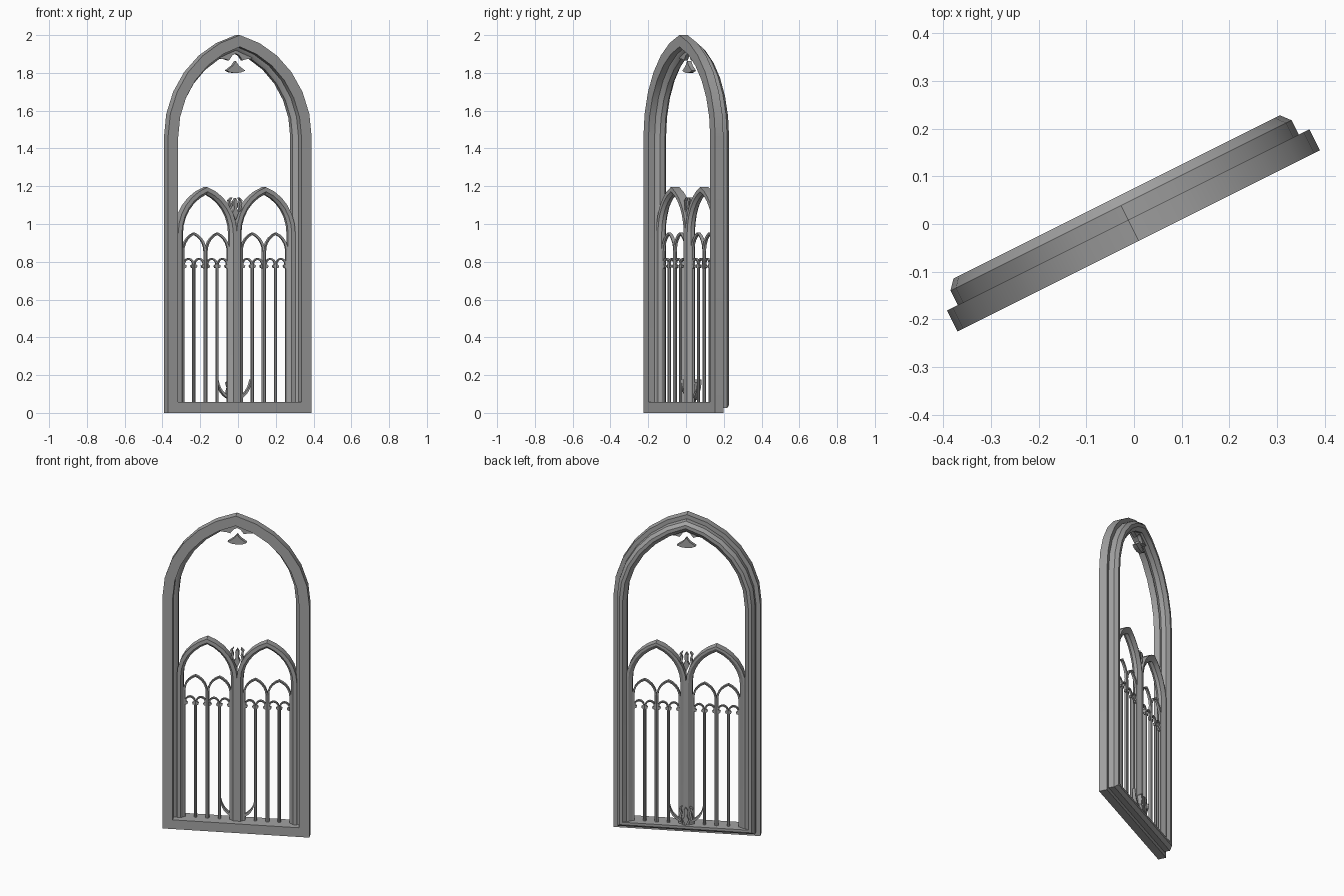
import bpy, bmesh, math
from mathutils import Matrix, Vector

if "Cube" in bpy.data.objects:
    bpy.data.objects.remove(bpy.data.objects["Cube"])

stone = bpy.data.materials.new("grey stone")
stone.use_nodes = True
GREY = (0.36, 0.36, 0.36, 1)
stone.diffuse_color = GREY
stone.node_tree.nodes["Principled BSDF"].inputs["Base Color"].default_value = GREY

# The window plane is turned about the vertical axis
TURN = Matrix.Rotation(math.atan(0.5), 4, 'Z') @ Matrix.Translation((-0.007, 0, 0))


def finish(name, bm):
    bmesh.ops.recalc_face_normals(bm, faces=bm.faces)
    bm.transform(TURN)
    me = bpy.data.meshes.new(name)
    bm.to_mesh(me)
    bm.free()
    me.materials.append(stone)
    ob = bpy.data.objects.new(name, me)
    bpy.context.collection.objects.link(ob)
    bpy.ops.object.select_all(action='DESELECT')
    ob.select_set(True)
    bpy.context.view_layer.objects.active = ob
    bpy.ops.object.shade_smooth_by_angle(angle=math.radians(32))
    return ob


def pointed(cx, w, spring, apex, base, off, steps):
    """Outline of a pointed arch, moved inward by off."""
    h = apex - spring
    r = (h * h + w * w) / (2 * w)
    c = r - w
    r -= off
    top = math.acos(c / r)
    right = [(r * math.cos(top * i / steps) - c, spring + r * math.sin(top * i / steps))
             for i in range(steps + 1)]
    right.insert(0, (w - off, base))
    left = [(-x, z) for x, z in reversed(right[:-1])]
    return [(cx + x, z) for x, z in right + left]


def sweep(bm, rings, closed):
    """Join outlines, one for each corner of the moulding section."""
    rows = [[bm.verts.new(p) for p in ring] for ring in rings]
    n, m = len(rows), len(rows[0])
    for a in range(n):
        b = (a + 1) % n
        for i in range(m if closed else m - 1):
            j = (i + 1) % m
            bm.faces.new((rows[a][i], rows[a][j], rows[b][j], rows[b][i]))
    if not closed:
        bm.faces.new([r[0] for r in rows])
        bm.faces.new([r[-1] for r in rows])


def arch(bm, section, cx, w, spring, apex, base, steps, closed=False):
    rings = []
    for off, v in section:
        foot = base + (min(off, 0.058) if closed else 0)
        rings.append([(x, v, z) for x, z in pointed(cx, w, spring, apex, foot, off, steps)])
    sweep(bm, rings, closed)


def prism(bm, outline, v0, v1):
    sides = [[bm.verts.new((x, v, z)) for x, z in outline] for v in (v0, v1)]
    bm.faces.new(sides[0])
    bm.faces.new(sides[1])
    n = len(outline)
    for i in range(n):
        j = (i + 1) % n
        bm.faces.new((sides[0][i], sides[0][j], sides[1][j], sides[1][i]))


def ribbon(bm, path, widths, v0, v1):
    """Flat carved strip of varying width along a path."""
    pts = [Vector(p) for p in path]
    a, b = [], []
    for i, p in enumerate(pts):
        d = (pts[min(i + 1, len(pts) - 1)] - pts[max(i - 1, 0)]).normalized()
        n = Vector((-d.y, d.x)) * widths[i] / 2
        a.append(tuple(p + n))
        b.append(tuple(p - n))
    prism(bm, a + b[::-1], v0, v1)


def post(bm, x, r, z0, z1, v):
    m = Matrix.Translation((x, v, (z0 + z1) / 2))
    bmesh.ops.create_cone(bm, cap_ends=True, segments=8, radius1=r, radius2=r,
                          depth=z1 - z0, matrix=m)


# Outer frame: stepped moulding running all the way round
bm = bmesh.new()
frame = [(0, -0.036), (0, 0.013), (0.025, 0.013), (0.025, 0.047), (0.042, 0.067),
         (0.062, 0.067), (0.085, 0.048), (0.085, 0.02), (0.072, 0.005),
         (0.06, 0.0), (0.06, -0.036)]
arch(bm, frame, 0, 0.425, 1.46, 2.0, 0, 6, closed=True)
finish("outer_frame", bm)

LANCETS = (-0.173, 0.173)

# Two large lancets with chamfered ribs
rib = [(0, 0.0), (0, 0.05), (0.014, 0.05), (0.036, 0.035), (0.036, 0.015), (0.022, 0.0)]
for side, cx in zip(("right", "left"), LANCETS):
    bm = bmesh.new()
    arch(bm, rib, cx, 0.174, 0.95, 1.195, 0.045, 6)
    finish(side + "_lancet", bm)

# Slim arches, posts and trefoil heads inside each lancet
slim = [(0, 0.015), (0, 0.035), (0.011, 0.031), (0.011, 0.019)]
fine = [(0, 0.018), (0, 0.033), (0.009, 0.03), (0.009, 0.021)]
for side, cx in zip(("right", "left"), LANCETS):
    arches, posts, heads = bmesh.new(), bmesh.new(), bmesh.new()
    post(posts, cx, 0.011, 0.05, 0.86, 0.025)
    for s in (-1, 1):
        x = cx + s * 0.069
        arch(arches, slim, x, 0.07, 0.855, 0.955, 0.05, 5)
        post(posts, x, 0.009, 0.05, 0.785, 0.025)
        for t in (-1, 1):
            hx = x + t * 0.0315
            arch(heads, fine, hx, 0.0315, 0.786, 0.82, 0.768, 4)
            for k in (-1, 1):
                cusp = [(0.027, 0.79), (0.013, 0.779), (0.016, 0.769), (0.027, 0.765)]
                prism(heads, [(hx + k * a, z) for a, z in cusp], 0.019, 0.032)
    finish(side + "_slim_arches", arches)
    finish(side + "_posts", posts)
    finish(side + "_trefoil_heads", heads)

# Hanging bell-shaped carving under the crown, with a cusped edge above
bm = bmesh.new()
bell = [(0, 1.862), (0.018, 1.838), (0.055, 1.812), (0.03, 1.802)]
outline = bell + [(0, 1.799)] + [(-x, z) for x, z in bell[:0:-1]]
prism(bm, outline, 0.01, 0.035)
finish("crown_bell", bm)
bm = bmesh.new()
for s in (-1, 1):
    lobe = [(0, 1.925), (0, 1.902), (0.02, 1.893), (0.04, 1.866), (0.06, 1.872),
            (0.09, 1.875), (0.11, 1.885)]
    prism(bm, [(s * x, z) for x, z in lobe], 0.012, 0.034)
finish("crown_cusps", bm)


# Leaf carving: pointed middle leaf between two wavy side leaves
def leaf_carving(name, z, v0, v1):
    bm = bmesh.new()
    bud = [(0, 0.0), (0.018, 0.04), (0.008, 0.06), (0.011, 0.1), (0, 0.118)]
    prism(bm, [(x, z + h) for x, h in bud] + [(-x, z + h) for x, h in bud[-2:0:-1]], v0, v1)
    for s in (-1, 1):
        wave = [(0.018, 0.015), (0.034, 0.045), (0.026, 0.08), (0.034, 0.105), (0.022, 0.12)]
        ribbon(bm, [(s * x, z + h) for x, h in wave], [0.003, 0.013, 0.012, 0.012, 0.003], v0, v1)
    finish(name, bm)


leaf_carving("middle_leaves", 1.02, 0.012, 0.036)
leaf_carving("base_leaves", 0.055, 0.035, 0.06)

# Curved stem behind the foot of the mullion
bm = bmesh.new()
angles = [math.radians(185 + 170 * i / 14) for i in range(15)]
ribbon(bm, [(0.098 * math.cos(a), 0.185 + 0.11 * math.sin(a)) for a in angles],
       [0.004 + 0.012 * math.sin(math.pi * i / 14) for i in range(15)], 0.024, 0.046)
finish("base_stem", bm)
